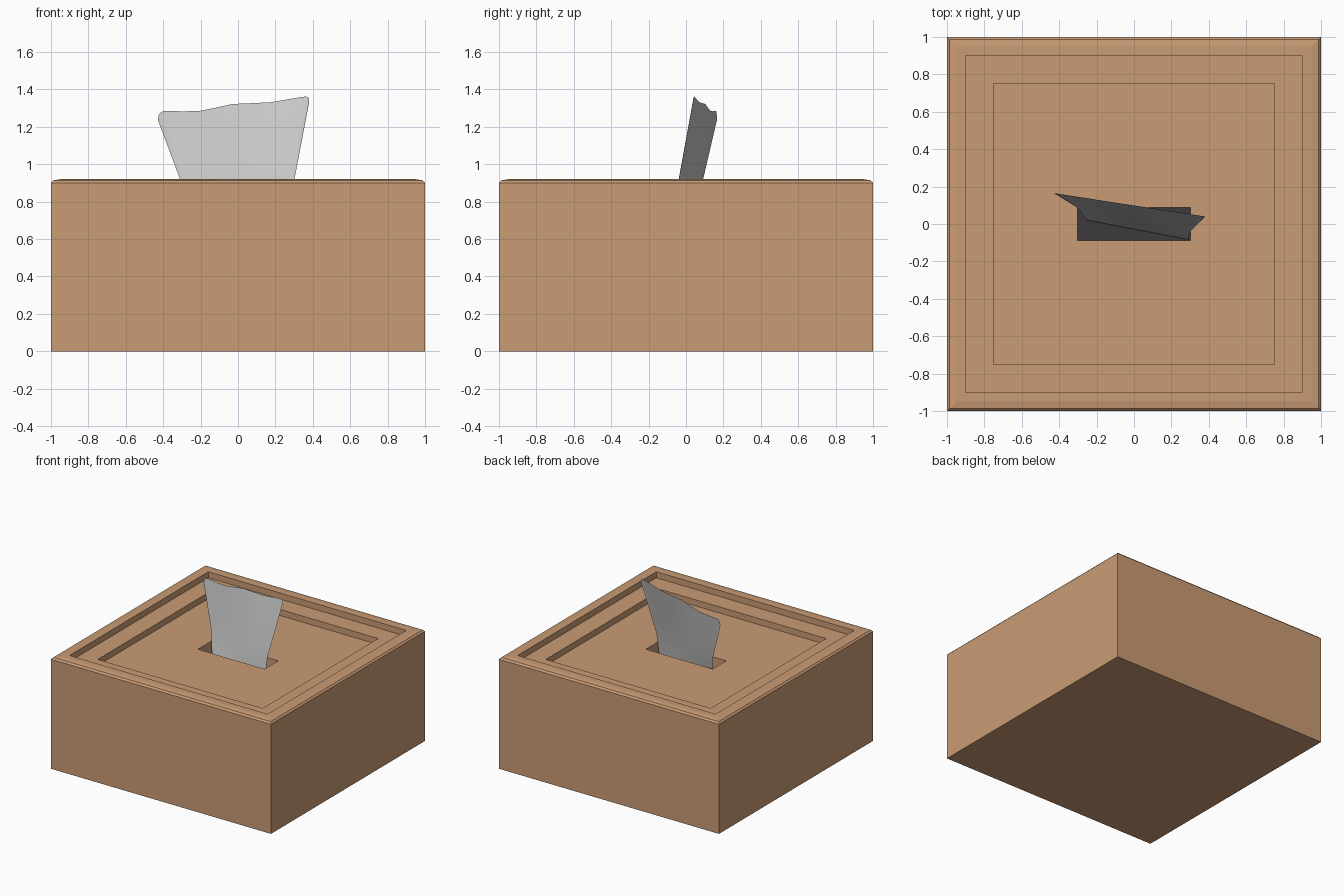
import bpy, bmesh, math

if "Cube" in bpy.data.objects:
    bpy.data.objects.remove(bpy.data.objects["Cube"])


def material(name, rgb):
    m = bpy.data.materials.new(name)
    m.diffuse_color = (*rgb, 1)
    m.use_nodes = True
    m.node_tree.nodes["Principled BSDF"].inputs["Base Color"].default_value = m.diffuse_color
    return m


def make_object(name, bm, mat=None):
    me = bpy.data.meshes.new(name)
    bm.to_mesh(me)
    bm.free()
    ob = bpy.data.objects.new(name, me)
    bpy.context.collection.objects.link(ob)
    if mat:
        me.materials.append(mat)
    return ob


def rect_ring(bm, hx, hy, z):
    return [bm.verts.new((sx * hx, sy * hy, z))
            for sx, sy in ((-1, -1), (1, -1), (1, 1), (-1, 1))]


def rect_loft(bm, rings):
    # skin a stack of rectangles (half x, half y, z)
    loops = [rect_ring(bm, *r) for r in rings]
    for a, b in zip(loops, loops[1:]):
        for i in range(4):
            j = (i + 1) % 4
            bm.faces.new((a[i], a[j], b[j], b[i]))
    return loops


WOOD = material("wood", (0.584, 0.33, 0.177))
DARK = material("dark_inside", (0.045, 0.042, 0.042))
SLOT_X, SLOT_Y, SLOT_FLOOR = 0.303, 0.088, 0.6

# box: outer walls, bevelled rim, two recessed steps and the slot walls
rings = [(1, 1, 0), (1, 1, 0.9), (0.987, 0.987, 0.914), (0.95, 0.95, 0.92),
         (0.9, 0.9, 0.92), (0.9, 0.9, 0.87),
         (0.75, 0.75, 0.87), (0.75, 0.75, 0.82),
         (SLOT_X, SLOT_Y, 0.82), (SLOT_X, SLOT_Y, SLOT_FLOOR)]
bm = bmesh.new()
loops = rect_loft(bm, rings)
bm.faces.new(loops[0][::-1])
make_object("tissue_box", bm, WOOD)

# dark floor inside the slot
bm = bmesh.new()
bm.faces.new(rect_ring(bm, SLOT_X, SLOT_Y, SLOT_FLOOR))
make_object("slot_floor", bm, DARK)

# tissue: leaning sheet, flared above the slot, with a wavy upper edge
TOP = [(-0.428, 1.235), (-0.425, 1.262), (-0.41, 1.28), (-0.39, 1.285),
       (-0.3, 1.283), (-0.21, 1.284), (-0.12, 1.302), (-0.03, 1.322),
       (0.06, 1.326), (0.17, 1.331), (0.26, 1.346), (0.33, 1.358),
       (0.363, 1.362), (0.378, 1.357), (0.381, 1.335)]
BOTTOM_Z, NECK_Z, ROWS = 0.62, 0.9, 4


def lerp(p, q, t):
    return [a + (b - a) * t for a, b in zip(p, q)]


bm = bmesh.new()
grid = []
for x, z in TOP:
    u = (x + 0.428) / 0.809
    bottom = (-0.25 + 0.54 * u, 0.02 - 0.103 * u, BOTTOM_Z)
    neck = (-0.302 + 0.6 * u, 0.087 - 0.13 * u, NECK_Z)
    top = (x, 0.165 - 0.125 * u, z)
    path = [lerp(bottom, neck, i / ROWS) for i in range(ROWS)]
    path += [lerp(neck, top, i / ROWS) for i in range(ROWS + 1)]
    fold = 0.008 * math.sin(2 * math.pi * u)
    grid.append([bm.verts.new(
        (p[0], p[1] + fold * math.sin(math.pi * i / (2 * ROWS)), p[2]))
        for i, p in enumerate(path)])
for a, b in zip(grid, grid[1:]):
    for r in range(2 * ROWS):
        bm.faces.new((a[r], b[r], b[r + 1], a[r + 1]))
tissue = make_object("tissue", bm)
bpy.context.view_layer.objects.active = tissue
tissue.select_set(True)
bpy.ops.object.shade_smooth_by_angle(angle=math.radians(40))
